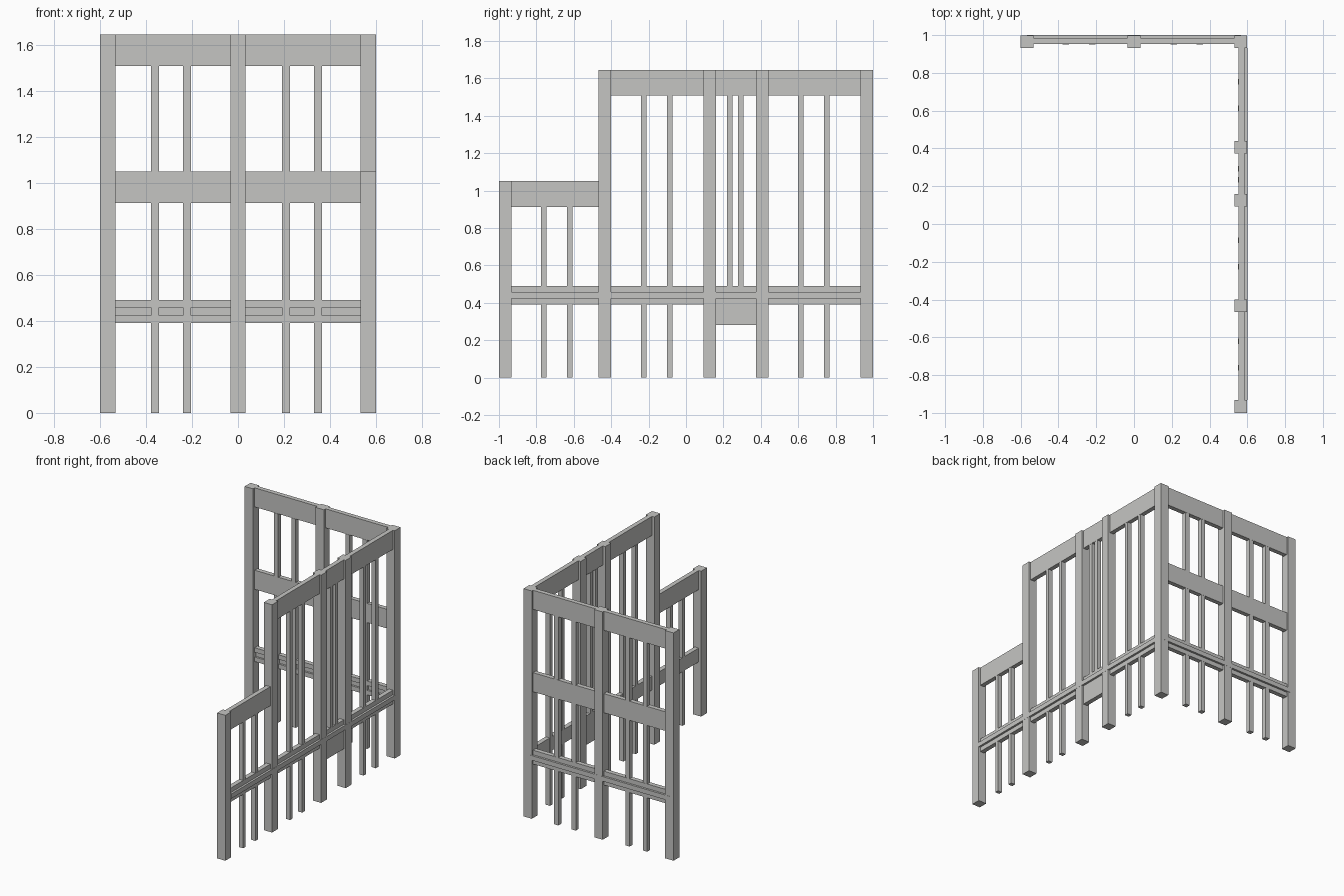
import bpy

if "Cube" in bpy.data.objects:
    bpy.data.objects.remove(bpy.data.objects["Cube"])

mat = bpy.data.materials.new("light_grey")
mat.diffuse_color = (0.56, 0.56, 0.545, 1)
mat.use_nodes = True
mat.node_tree.nodes["Principled BSDF"].inputs["Base Color"].default_value = mat.diffuse_color


def box(name, x, y, z):
    """Axis-aligned box from three (min, max) ranges."""
    bpy.ops.mesh.primitive_cube_add(size=1)
    o = bpy.context.object
    o.name = name
    for v in o.data.vertices:
        v.co = [r[0] if c < 0 else r[1] for c, r in zip(v.co, (x, y, z))]
    o.data.materials.append(mat)
    return o


def side(name, depth, span, z):
    """Part of the side wall: depth is measured inward from x = 0.6."""
    return box(name, (0.6 - depth[1], 0.6 - depth[0]), span, z)


def back(name, depth, span, z):
    """Part of the back wall: depth is measured inward from y = 1."""
    return box(name, span, (1 - depth[1], 1 - depth[0]), z)


TOP, LOW, BEAM = 1.645, 1.05, 0.138
POST = (0.001, 0.067)      # depth ranges of the layers
BOARD = (0.015, 0.048)
BAR = (0.016, 0.050)
STRIP = (0.0, 0.034)

# Posts
for y in (-0.467, 0.093, 0.373):
    side("side_post", POST, (y, y + 0.067), (0, TOP))
side("front_short_post", POST, (-1, -0.933), (0, LOW))
box("corner_post", (0.533, 0.599), (0.933, 0.999), (0, TOP))
for x in (-0.6, -0.0335):
    back("back_post", POST, (x, x + 0.067), (0, TOP))

# Beams between the posts
side_bays = [(-0.933, -0.467), (-0.4, 0.093), (0.16, 0.373), (0.44, 0.933)]
back_bays = [(-0.533, -0.0335), (0.0335, 0.533)]
for i, bay in enumerate(side_bays):
    t = LOW if i == 0 else TOP
    side("side_beam", BOARD, bay, (t - BEAM, t))
    side("side_rail", BOARD, bay, (0.39, 0.49))
for bay in back_bays:
    for t in (LOW, TOP):
        back("back_beam", BOARD, bay, (t - BEAM, t))
    # Rail in two halves, leaving a groove on the inner side
    for z in (0.39, 0.457):
        back("back_rail", BOARD, bay, (z, z + 0.033))

# Continuous outer strips along the rails
side("side_strip", STRIP, (-0.933, 0.933), (0.423, 0.457))
back("back_strip", STRIP, (-0.567, 0.567), (0.423, 0.457))

# Side wall bars
for y in (-0.775, -0.636, -0.24, -0.101, 0.599, 0.738):
    t = LOW if y < -0.5 else TOP
    side("side_bar", BAR, (y, y + 0.029), (0, t - BEAM))

# Narrow bay: two close bars and a deeper lower panel
for y in (0.219, 0.278):
    side("narrow_bar", BAR, (y, y + 0.029), (0.49, TOP - BEAM))
side("lower_panel", BOARD, (0.16, 0.373), (0.28, 0.39))

# Back wall bars, two per bay, in a lower and an upper run
for x in (-0.379, -0.239, 0.192, 0.331):
    for z in ((0, LOW - BEAM), (LOW, TOP - BEAM)):
        back("back_bar", BAR, (x, x + 0.035), z)
